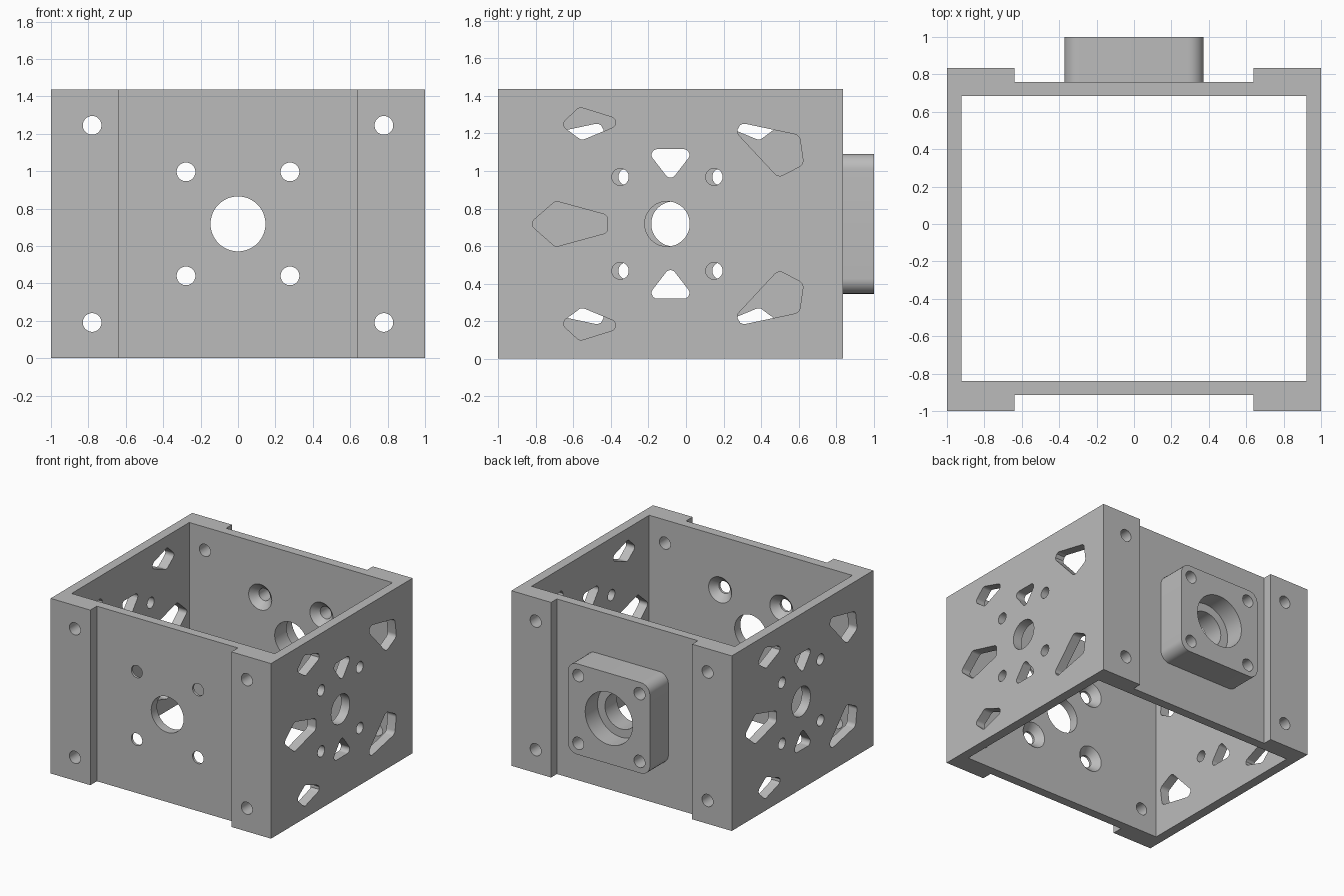
import bpy, bmesh, math
from mathutils import Vector

if "Cube" in bpy.data.objects:
    bpy.data.objects.remove(bpy.data.objects["Cube"])

H = 1.436            # frame height
MID = H / 2          # centre height of every hole pattern
YC = -0.0825         # centre of the frame along y

grey = bpy.data.materials.new("grey metal")
grey.diffuse_color = (0.5, 0.5, 0.5, 1)
grey.use_nodes = True
grey.node_tree.nodes["Principled BSDF"].inputs["Base Color"].default_value = grey.diffuse_color


def loft(bm, rings):
    """Closed solid through a list of equal-length point rings."""
    vs = [[bm.verts.new(p) for p in ring] for ring in rings]
    n = len(vs[0])
    for a, b in zip(vs, vs[1:]):
        for i in range(n):
            j = (i + 1) % n
            bm.faces.new((a[i], a[j], b[j], b[i]))
    bm.faces.new(vs[0][::-1])
    bm.faces.new(vs[-1])


def finish(bm, name):
    bmesh.ops.recalc_face_normals(bm, faces=bm.faces)
    me = bpy.data.meshes.new(name)
    bm.to_mesh(me)
    bm.free()
    me.materials.append(grey)
    ob = bpy.data.objects.new(name, me)
    bpy.context.collection.objects.link(ob)
    return ob


def boolean(target, tool, operation):
    m = target.modifiers.new(operation.lower(), 'BOOLEAN')
    m.operation, m.object, m.solver = operation, tool, 'EXACT'
    bpy.context.view_layer.objects.active = target
    bpy.ops.object.modifier_apply(modifier=m.name)
    bpy.data.objects.remove(tool, do_unlink=True)


def circle(u, v, r, n=48):
    return [(u + r * math.cos(2 * math.pi * i / n),
             v + r * math.sin(2 * math.pi * i / n)) for i in range(n)]


def rounded(points, r, n=7):
    """Polygon with filleted corners."""
    pts, out = [Vector(p) for p in points], []
    for i, p in enumerate(pts):
        d1 = (pts[i - 1] - p).normalized()
        d2 = (pts[(i + 1) % len(pts)] - p).normalized()
        half = d1.angle(d2) / 2
        c = p + (d1 + d2).normalized() * (r / math.sin(half))
        t = r / math.tan(half)
        a, b = p + d1 * t - c, p + d2 * t - c
        for k in range(n + 1):
            q = c + a.lerp(b, k / n).normalized() * r
            out.append((q.x, q.y))
    return out


def flip_z(points):
    return [(y, H - z) for y, z in points]


# Square frame with raised corner pads at front and back
half_profile = [(0.64, -0.915), (0.64, -1), (1, -1),
                (1, 0.835), (0.64, 0.835), (0.64, 0.76)]
profile = half_profile + [(-x, y) for x, y in reversed(half_profile)]
bm = bmesh.new()
loft(bm, [[(x, y, z) for x, y in profile] for z in (0, H)])
frame = finish(bm, "frame_with_bearing_boss")

# Rounded boss on the back wall
bm = bmesh.new()
s = 0.372
boss = rounded([(-s, MID - s), (s, MID - s), (s, MID + s), (-s, MID + s)], 0.08)
loft(bm, [[(x, y, z) for x, z in boss] for y in (0.72, 1.0)])
boolean(frame, finish(bm, "bearing_boss"), 'UNION')

# Open inside
bm = bmesh.new()
inner = [(-0.922, -0.84), (0.922, -0.84), (0.922, 0.685), (-0.922, 0.685)]
loft(bm, [[(x, y, z) for x, y in inner] for z in (-0.1, H + 0.1)])
boolean(frame, finish(bm, "cavity_cutter"), 'DIFFERENCE')

bm = bmesh.new()


def bore(x, z, steps):
    """Stepped round hole along y; steps are (radius, y)."""
    loft(bm, [[(u, y, v) for u, v in circle(x, z, r)] for r, y in steps])


# Front and back walls: shaft holes, countersunk screw holes, pad holes
bore(0, MID, [(0.147, -1.1), (0.147, -0.8)])
bore(0, MID, [(0.147, 0.6), (0.147, 0.84), (0.215, 0.84), (0.215, 1.1)])
for sx in (-1, 1):
    for sz in (-1, 1):
        x, z = sx * 0.278, MID + sz * 0.278
        bore(x, z, [(0.05, -1.1), (0.05, -0.895), (0.125, -0.82)])
        bore(x, z, [(0.125, 0.665), (0.05, 0.74), (0.05, 1.1)])
        x, z = sx * 0.78, MID + sz * 0.527
        bore(x, z, [(0.05, -1.1), (0.05, -0.8)])
        bore(x, z, [(0.05, 0.65), (0.05, 0.95)])

# Side wall pattern: (y, z) outlines of round holes and rounded slots
big = rounded([(0.203, 1.275), (0.604, 1.19), (0.626, 1.035), (0.492, 0.965)], 0.037)
small = rounded([(-0.668, 1.246), (-0.567, 1.34), (-0.316, 1.262), (-0.556, 1.163)], 0.03)
wedge = rounded([(YC - 0.132, 1.116), (YC + 0.132, 1.116), (YC, 0.945)], 0.03)
middle = rounded([(-0.834, MID), (-0.695, MID + 0.122), (-0.417, MID + 0.046),
                  (-0.417, MID - 0.046), (-0.695, MID - 0.122)], 0.03)
cutouts = [middle, circle(-0.1, MID, 0.12)]
for shape in (big, small, wedge):
    cutouts += [shape, flip_z(shape)]
for y in (-0.35, 0.15):
    for dz in (-0.25, 0.25):
        cutouts.append(circle(y, MID + dz, 0.045))

# Right wall, then the left wall as the same pattern turned half round
for shape in cutouts:
    loft(bm, [[(x, y, z) for y, z in shape] for x in (0.85, 1.1)])
    loft(bm, [[(-x, 2 * YC - y, z) for y, z in shape] for x in (0.85, 1.1)])
boolean(frame, finish(bm, "hole_cutter"), 'DIFFERENCE')

# Smooth the round walls, keep real edges sharp
bpy.ops.object.select_all(action='DESELECT')
frame.select_set(True)
bpy.context.view_layer.objects.active = frame
bpy.ops.object.shade_smooth_by_angle(angle=math.radians(30))
